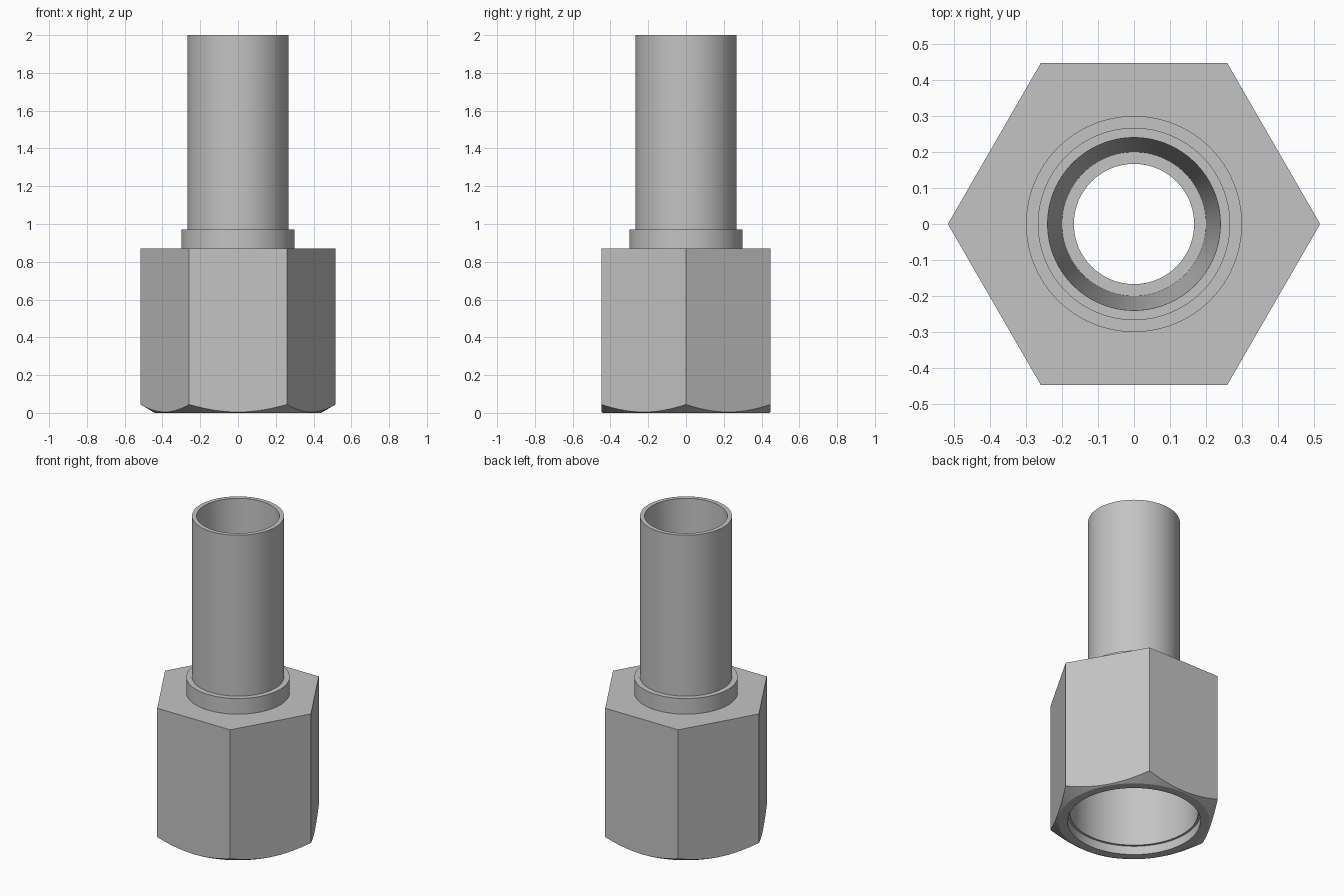
import bpy
import bmesh
import math

cube = bpy.data.objects.get("Cube")
if cube:
    bpy.data.objects.remove(cube, do_unlink=True)

SEGMENTS = 96
HEX_RADIUS = 0.517
NUT_TOP = 0.87

steel = bpy.data.materials.new("grey steel")
steel.use_nodes = True
GREY = (0.55, 0.55, 0.55, 1)
steel.diffuse_color = GREY
steel.node_tree.nodes["Principled BSDF"].inputs["Base Color"].default_value = GREY


def add_object(name, bm):
    bmesh.ops.recalc_face_normals(bm, faces=bm.faces)
    mesh = bpy.data.meshes.new(name)
    bm.to_mesh(mesh)
    bm.free()
    mesh.materials.append(steel)
    obj = bpy.data.objects.new(name, mesh)
    bpy.context.collection.objects.link(obj)
    return obj


def lathe(name, profile):
    """Revolve a closed (radius, height) profile around z."""
    bm = bmesh.new()
    rings = []
    for i in range(SEGMENTS):
        a = 2 * math.pi * i / SEGMENTS
        rings.append([bm.verts.new((r * math.cos(a), r * math.sin(a), z))
                      for r, z in profile])
    n = len(profile)
    for i in range(SEGMENTS):
        here, after = rings[i], rings[(i + 1) % SEGMENTS]
        for j in range(n):
            k = (j + 1) % n
            bm.faces.new((here[j], after[j], after[k], here[k]))
    return add_object(name, bm)


def hex_prism(name, radius, height):
    bm = bmesh.new()
    corners = [bm.verts.new((radius * math.cos(math.radians(60 * i)),
                             radius * math.sin(math.radians(60 * i)), 0))
               for i in range(6)]
    base = bm.faces.new(corners)
    top = bmesh.ops.extrude_face_region(bm, geom=[base])["geom"]
    bmesh.ops.translate(bm, vec=(0, 0, height),
                        verts=[v for v in top if isinstance(v, bmesh.types.BMVert)])
    return add_object(name, bm)


def activate(obj):
    bpy.ops.object.select_all(action="DESELECT")
    obj.select_set(True)
    bpy.context.view_layer.objects.active = obj


# Hex nut: prism trimmed by a turned envelope with chamfer, counterbore and bore
nut = hex_prism("hex_nut", HEX_RADIUS, NUT_TOP)
envelope = lathe("nut_envelope", [
    (0.386, -0.02), (0.405, -0.02), (0.60, 0.0925), (0.60, 1.0),
    (0.29, 1.0), (0.29, 0.74), (0.372, 0.74), (0.372, 0.055), (0.386, 0.055)])
envelope.hide_render = True
trim = nut.modifiers.new("turned_shape", "BOOLEAN")
trim.operation = "INTERSECT"
trim.solver = "EXACT"
trim.object = envelope
activate(nut)
bpy.ops.object.modifier_apply(modifier=trim.name)
bpy.data.objects.remove(envelope, do_unlink=True)

# Tube with collar, seated head inside the nut, tapered bore and inner ledge
tube = lathe("tube_with_collar", [
    (0.167, 0.50), (0.22, 0.50), (0.34, 0.64), (0.34, 0.735), (0.30, 0.735),
    (0.30, 0.97), (0.267, 0.97), (0.267, 2.0), (0.24, 2.0),
    (0.20, 0.90), (0.167, 0.90)])

# Smooth round walls, crisp edges
for part in (nut, tube):
    activate(part)
    bpy.ops.object.shade_smooth_by_angle(angle=math.radians(20))
